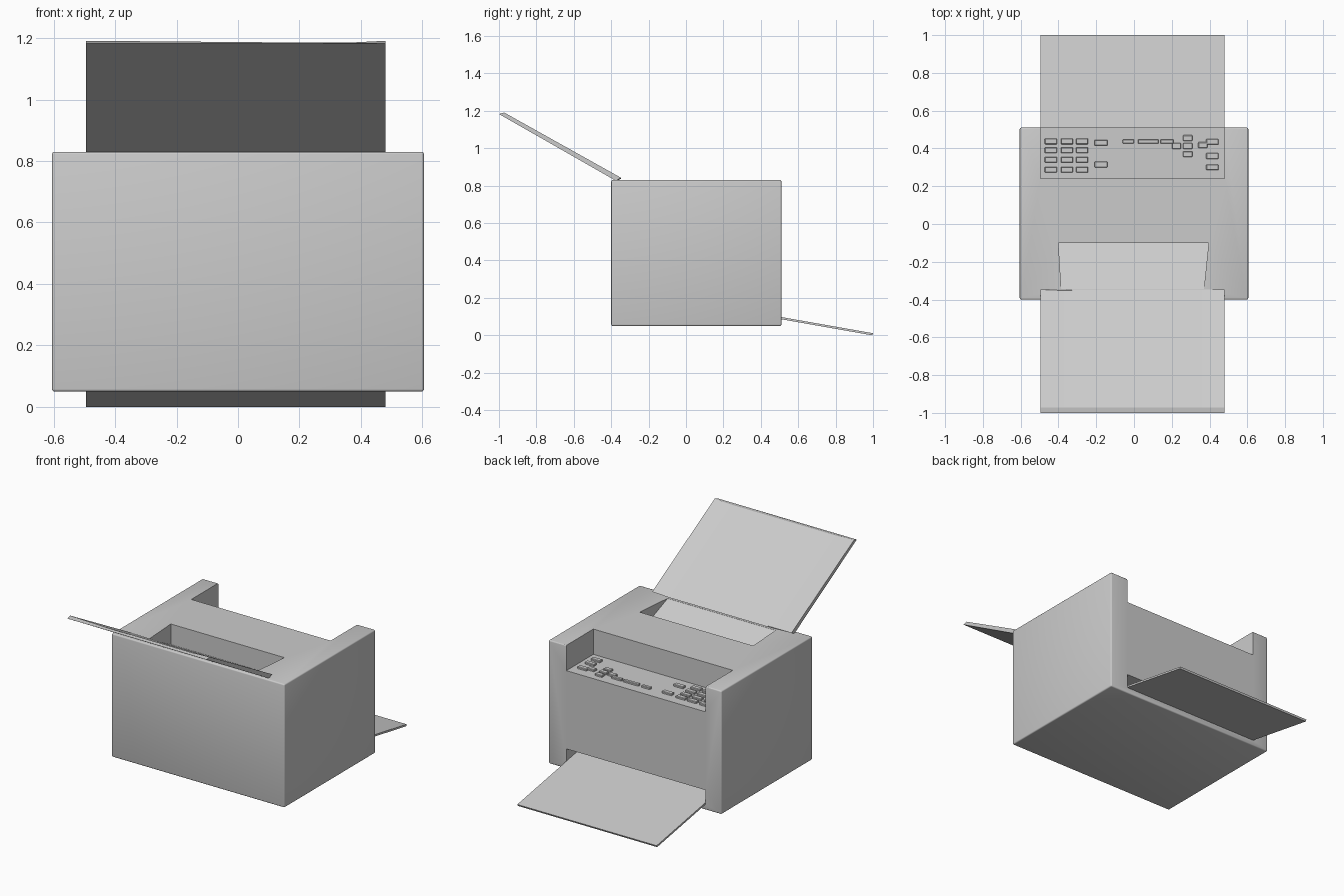
import bpy
import bmesh

if "Cube" in bpy.data.objects:
    bpy.data.objects.remove(bpy.data.objects["Cube"])


def mesh_object(name, verts, faces):
    bm = bmesh.new()
    vs = [bm.verts.new(v) for v in verts]
    for f in faces:
        bm.faces.new([vs[i] for i in f])
    bmesh.ops.recalc_face_normals(bm, faces=bm.faces)
    me = bpy.data.meshes.new(name)
    bm.to_mesh(me)
    bm.free()
    ob = bpy.data.objects.new(name, me)
    bpy.context.collection.objects.link(ob)
    return ob


def loft(name, sections):
    """Solid through a list of equal-length closed sections."""
    n = len(sections[0])
    verts = [p for s in sections for p in s]
    faces = [list(range(n)), list(range(len(verts) - n, len(verts)))]
    for k in range(len(sections) - 1):
        for i in range(n):
            j = (i + 1) % n
            faces.append([k * n + i, k * n + j, (k + 1) * n + j, (k + 1) * n + i])
    return mesh_object(name, verts, faces)


def extrude_x(name, profile, x0, x1):
    return loft(name, [[(x, y, z) for y, z in profile] for x in (x0, x1)])


def box(name, x0, x1, y0, y1, z0, z1):
    return extrude_x(name, [(y0, z0), (y1, z0), (y1, z1), (y0, z1)], x0, x1)


def activate(ob):
    bpy.ops.object.select_all(action='DESELECT')
    ob.select_set(True)
    bpy.context.view_layer.objects.active = ob


def bevel(ob, width, segments):
    activate(ob)
    mod = ob.modifiers.new("Bevel", 'BEVEL')
    mod.width = width
    mod.segments = segments
    bpy.ops.object.modifier_apply(modifier=mod.name)


def cut(ob, cutter):
    activate(ob)
    mod = ob.modifiers.new("Cut", 'BOOLEAN')
    mod.operation = 'DIFFERENCE'
    mod.solver = 'EXACT'
    mod.object = cutter
    bpy.ops.object.modifier_apply(modifier=mod.name)
    bpy.data.objects.remove(cutter, do_unlink=True)


XL, XR = -0.495, 0.48      # shared width of panel recess and trays

# Main housing with softened edges
body = box("printer_body", -0.605, 0.605, -0.40, 0.51, 0.05, 0.83)
bevel(body, 0.008, 3)

# Control panel recess, open at the top and at the panel side
PANEL_Z = 0.67
cut(body, box("panel_cutter", XL, XR, 0.24, 0.60, PANEL_Z, 1.0))

# Paper exit slot
cut(body, box("slot_cutter", XL, XR, 0.22, 0.60, 0.085, 0.175))

# Paper feed pocket: sloping floor, tapering sides
cut(body, loft("pocket_cutter", [
    [(-0.385, -0.345, 0.829), (-0.385, -0.345, 0.90), (0.37, -0.345, 0.90), (0.37, -0.345, 0.829)],
    [(-0.40, -0.10, 0.70), (-0.40, -0.10, 0.90), (0.395, -0.10, 0.90), (0.395, -0.10, 0.70)],
]))
activate(body)
bpy.ops.object.shade_smooth_by_angle()

# Paper feed tray, sides slightly raised
def feed_section(y_low, z_low, y_top, z_top, lift):
    return [(XL, y_low, z_low), (XR, y_low, z_low), (XR, y_top, z_top + lift),
            (0.36, y_top, z_top), (-0.37, y_top, z_top), (XL, y_top, z_top + lift)]


loft("feed_tray", [feed_section(-1.0, 1.183, -0.972, 1.185, 0.006),
                   feed_section(-0.375, 0.826, -0.347, 0.836, 0.006)])

# Paper output tray, running back into the slot
extrude_x("output_tray", [(0.23, 0.147), (1.0, 0.011), (0.995, 0.0), (0.23, 0.135)], XL, XR)


# Control panel buttons
def button(x, y, w=0.065, d=0.03):
    ob = box("panel_button", x - w / 2, x + w / 2, y - d / 2, y + d / 2,
             PANEL_Z - 0.005, PANEL_Z + 0.012)
    bevel(ob, 0.003, 1)


for x in (-0.44, -0.355, -0.275):                       # keypad
    for y in (0.437, 0.391, 0.34, 0.288):
        button(x, y)
for y in (0.43, 0.315):                                 # function keys
    button(-0.175, y, 0.07)
for x, w in ((-0.03, 0.06), (0.075, 0.11), (0.175, 0.07)):   # centre row
    button(x, 0.437, w, 0.022)
for x, y in ((0.285, 0.455), (0.285, 0.413), (0.285, 0.37), (0.225, 0.413), (0.365, 0.418)):
    button(x, y, 0.05)                                  # direction keys
for y in (0.435, 0.36, 0.30):                           # side keys
    button(0.415, y)
